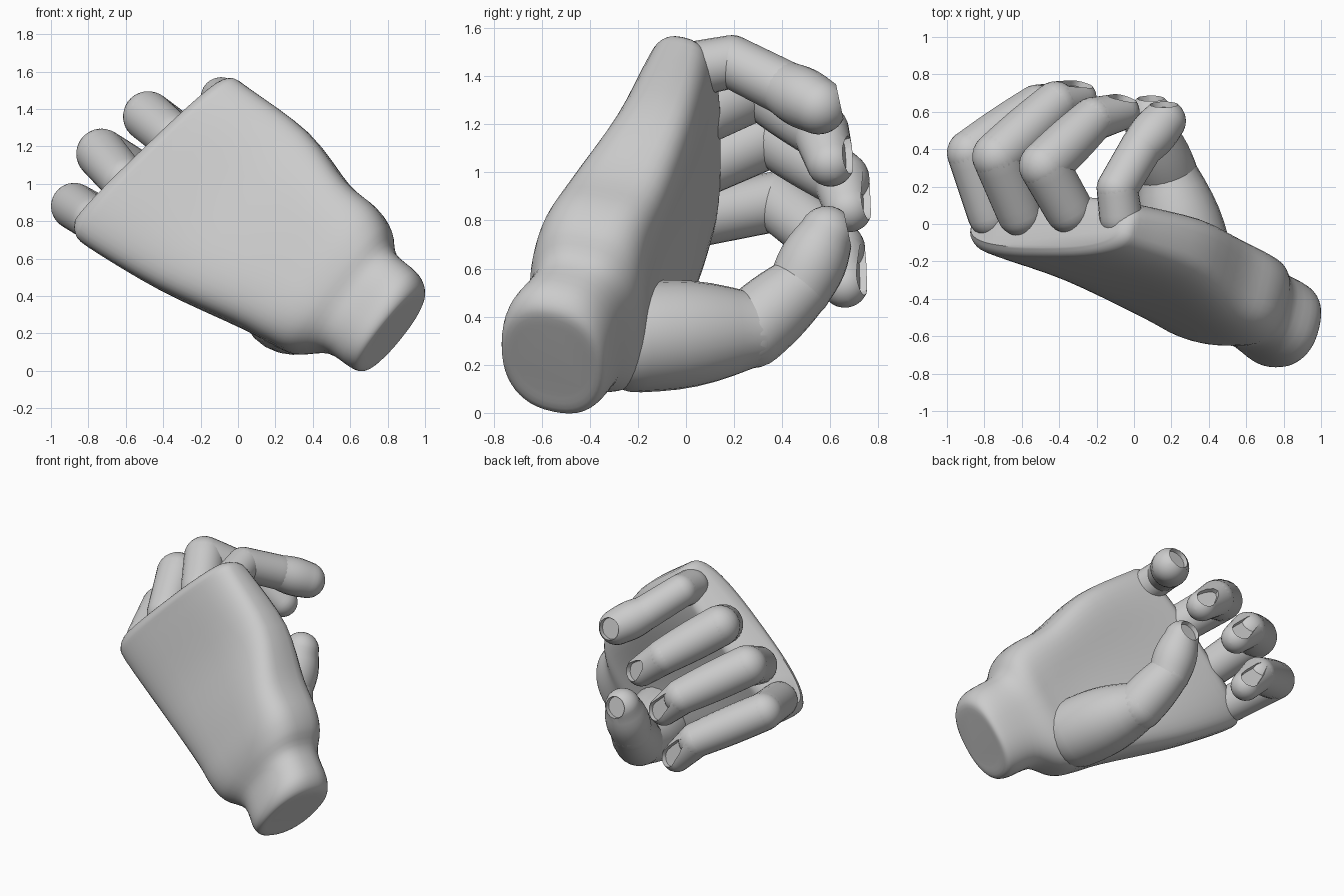
import bpy, bmesh, math
from mathutils import Vector

cube = bpy.data.objects.get("Cube")
if cube:
    bpy.data.objects.remove(cube)

grey = bpy.data.materials.new("plain_grey")
grey.use_nodes = True
grey.diffuse_color = (0.6, 0.6, 0.6, 1)
grey.node_tree.nodes["Principled BSDF"].inputs["Base Color"].default_value = (0.6, 0.6, 0.6, 1)


def loft(name, rings, cut=None):
    """Skin a list of closed rings, cap both ends, optionally cut a recessed flat."""
    bm = bmesh.new()
    loops = [[bm.verts.new(p) for p in ring] for ring in rings]
    n = len(loops[0])
    for lo, hi in zip(loops, loops[1:]):
        for i in range(n):
            j = (i + 1) % n
            bm.faces.new((lo[i], lo[j], hi[j], hi[i]))
    bm.faces.new(loops[0])
    bm.faces.new(loops[-1])
    bmesh.ops.recalc_face_normals(bm, faces=bm.faces)
    if cut:
        point, normal = cut
        bmesh.ops.bisect_plane(bm, geom=bm.verts[:] + bm.edges[:] + bm.faces[:],
                               plane_co=point, plane_no=normal, clear_outer=True)
        rim = [e for e in bm.edges if e.is_boundary]
        flat = bmesh.ops.holes_fill(bm, edges=rim)["faces"]
        bmesh.ops.recalc_face_normals(bm, faces=bm.faces)
        bmesh.ops.inset_individual(bm, faces=flat, thickness=0.003, depth=-0.03)
    mesh = bpy.data.meshes.new(name)
    bm.to_mesh(mesh)
    bm.free()
    mesh.materials.append(grey)
    obj = bpy.data.objects.new(name, mesh)
    bpy.context.collection.objects.link(obj)
    bpy.ops.object.select_all(action='DESELECT')
    obj.select_set(True)
    bpy.context.view_layer.objects.active = obj
    bpy.ops.object.shade_smooth_by_angle(angle=math.radians(40))


def bone(name, a, b, ra, rb, bulge, facing=None):
    """Tapered, slightly swollen segment with round joints; tips get a recessed flat."""
    a, b = Vector(a), Vector(b)
    axis = (b - a).normalized()
    length = (b - a).length
    u = axis.orthogonal().normalized()
    v = axis.cross(u)
    quarter = [math.pi / 2 * k / 7 for k in range(8)]
    profile = [(-ra * math.cos(t), max(ra * math.sin(t), 0.002)) for t in quarter]
    for k in range(1, 6):
        f = k / 6
        profile.append((length * f, ra + (rb - ra) * f + bulge * math.sin(math.pi * f)))
    profile += [(length + rb * math.sin(t), max(rb * math.cos(t), 0.002)) for t in quarter]
    rings = [[a + axis * s + (u * math.cos(w) + v * math.sin(w)) * r
              for w in [math.tau * i / 24 for i in range(24)]] for s, r in profile]
    loft(name, rings, (b + facing * rb * 0.77, facing) if facing else None)


# Palm and wrist: low edge x z, high edge x z, middle y, half thickness, squareness, hollow
sections = [
    (0.72, 0.08, 0.95, 0.36, -0.56, 0.16, 2.2, 0),
    (0.66, 0.01, 0.99, 0.43, -0.555, 0.215, 2.3, 0),
    (0.60, 0.02, 0.96, 0.52, -0.53, 0.235, 2.4, 0),
    (0.47, 0.10, 0.84, 0.63, -0.45, 0.22, 2.6, 0),
    (0.29, 0.10, 0.81, 0.76, -0.405, 0.255, 2.9, 0.02),
    (0.17, 0.15, 0.74, 0.87, -0.36, 0.265, 3.2, 0.05),
    (0.00, 0.24, 0.59, 1.00, -0.275, 0.255, 3.5, 0.08),
    (-0.43, 0.44, 0.38, 1.27, -0.125, 0.21, 3.5, 0.07),
    (-0.80, 0.66, 0.06, 1.51, -0.03, 0.18, 3.2, 0.02),
    (-0.865, 0.73, -0.02, 1.56, -0.015, 0.165, 2.8, 0),
    (-0.87, 0.79, -0.08, 1.55, -0.01, 0.12, 2.6, 0),
]


def blend(p0, p1, p2, p3, t):
    m1, m2 = (p2 - p0) / 2, (p3 - p1) / 2
    h = t * t * (3 - 2 * t)
    return p1 + (p2 - p1) * h + m1 * t * (1 - t) ** 2 - m2 * t * t * (1 - t)


smooth = []
last = len(sections) - 1
for i in range(last):
    near = [sections[min(max(k, 0), last)] for k in range(i - 1, i + 3)]
    for k in range(4):
        smooth.append([blend(*vals, k / 4) for vals in zip(*near)])
smooth.append(sections[-1])

inward = Vector((0.22, 0.95, -0.2)).normalized()
palm = []
for lx, lz, hx, hz, y, thick, power, hollow in smooth:
    mid = Vector(((lx + hx) / 2, y, (lz + hz) / 2))
    half = Vector(((hx - lx) / 2, 0, (hz - lz) / 2))
    ring = []
    for i in range(48):
        c, s = math.cos(math.tau * i / 48), math.sin(math.tau * i / 48)
        c = math.copysign(abs(c) ** (2 / power), c)
        s = math.copysign(abs(s) ** (2 / power), s)
        dent = hollow * (1 - c * c) ** 1.5 if s > 0 else 0
        ring.append(mid + half * c + inward * (thick * s - dent))
    palm.append(ring)
loft("palm_and_wrist", palm)

# Digits: joints from root to tip, radii at each joint, swelling of each segment, tip facing
digits = {
    "little_finger": ([(-0.77, 0.05, 0.81), (-0.875, 0.38, 0.88), (-0.52, 0.63, 0.68), (-0.39, 0.66, 0.535)],
                      (0.12, 0.125, 0.115, 0.098), (0, 0.005, 0), 0.3),
    "ring_finger": ([(-0.61, 0.06, 1.02), (-0.73, 0.36, 1.16), (-0.42, 0.645, 0.97), (-0.30, 0.675, 0.85)],
                    (0.125, 0.135, 0.118, 0.1), (0, 0.005, 0), 0.25),
    "middle_finger": ([(-0.35, 0.08, 1.25), (-0.48, 0.31, 1.36), (-0.22, 0.56, 1.17), (-0.07, 0.60, 1.04)],
                      (0.13, 0.135, 0.118, 0.1), (0, 0.005, 0), 0.3),
    "index_finger": ([(-0.07, 0.04, 1.43), (-0.09, 0.19, 1.46), (0.04, 0.41, 1.35), (0.16, 0.55, 1.275)],
                     (0.115, 0.11, 0.114, 0.118), (0, 0, 0.01), 0),
    "thumb": ([(0.30, -0.2, 0.315), (0.18, 0.27, 0.345), (0.10, 0.475, 0.525), (0.09, 0.585, 0.745)],
              (0.23, 0.16, 0.135, 0.115), (0.025, 0.008, 0.017), 0),
}
for digit, (joints, radii, swell, side) in digits.items():
    facing = Vector((side, 0.94, 0.2)).normalized()
    for k, part in enumerate(("base", "middle", "tip")):
        bone(f"{digit}_{part}", joints[k], joints[k + 1], radii[k], radii[k + 1], swell[k],
             facing if part == "tip" else None)
